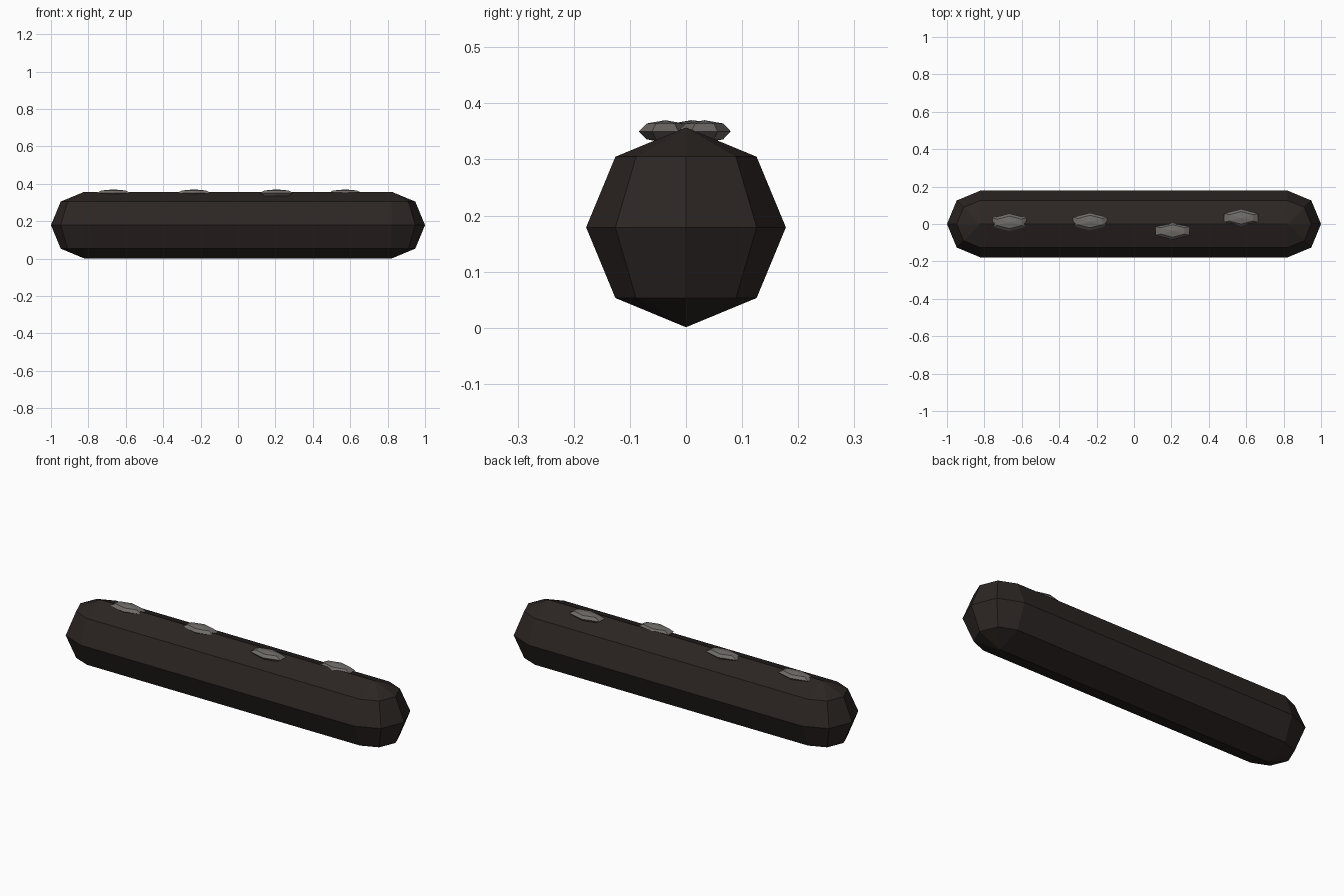
import bpy, bmesh
from mathutils import Matrix

if "Cube" in bpy.data.objects:
    bpy.data.objects.remove(bpy.data.objects["Cube"])


def material(name, rgb):
    m = bpy.data.materials.new(name)
    m.diffuse_color = (*rgb, 1)
    m.use_nodes = True
    m.node_tree.nodes["Principled BSDF"].inputs["Base Color"].default_value = m.diffuse_color
    return m


def ball(name, segments, radii, centre, mat, stretch=0.0):
    """Faceted ball; stretch splits it at x = 0 into a capsule along x."""
    bm = bmesh.new()
    bmesh.ops.create_uvsphere(bm, u_segments=segments, v_segments=4, radius=1)
    # two vertices of a six-sided ball point along y
    if segments == 6:
        if max(abs(v.co.x) for v in bm.verts) > 0.95:
            bmesh.ops.rotate(bm, verts=bm.verts, matrix=Matrix.Rotation(1.5707963, 3, 'Z'))
    bmesh.ops.scale(bm, verts=bm.verts, vec=radii)
    if stretch:
        # keep the right half, slide it outwards, then extrude and mirror the left half
        bmesh.ops.bisect_plane(bm, geom=bm.verts[:] + bm.edges[:] + bm.faces[:], dist=1e-4,
                               plane_co=(0, 0, 0), plane_no=(1, 0, 0), clear_inner=True)
        bmesh.ops.translate(bm, verts=bm.verts, vec=(stretch, 0, 0))
        rim = [e for e in bm.edges if e.is_boundary]
        new = bmesh.ops.extrude_edge_only(bm, edges=rim)["geom"]
        for v in new:
            if isinstance(v, bmesh.types.BMVert):
                v.co.x = 0
        half = bm.verts[:] + bm.edges[:] + bm.faces[:]
        bmesh.ops.mirror(bm, geom=half, axis='X', merge_dist=1e-4)
        # remove the seam in the middle
        seam = [e for e in bm.edges if all(abs(v.co.x) < 1e-4 for v in e.verts)]
        bmesh.ops.dissolve_edges(bm, edges=seam, use_verts=True)
    bmesh.ops.recalc_face_normals(bm, faces=bm.faces)
    mesh = bpy.data.meshes.new(name)
    bm.to_mesh(mesh)
    bm.free()
    mesh.materials.append(mat)
    ob = bpy.data.objects.new(name, mesh)
    ob.location = centre
    bpy.context.collection.objects.link(ob)
    return ob


bark = material("dark_brown", (0.025, 0.019, 0.017))
ash = material("ash_grey", (0.16, 0.15, 0.14))

# Charred log with rounded ends
R = 0.178
ball("log", 8, (R, R, R), (0, 0, 0.179), bark, stretch=1 - R)

# Ash patches along the top
for i, (x, y) in enumerate([(-0.666, 0.009), (-0.235, 0.013), (0.206, -0.037), (0.573, 0.033)]):
    ball(f"ash_patch_{i + 1}", 6, (0.105, 0.047, 0.02), (x, y, 0.35), ash)
